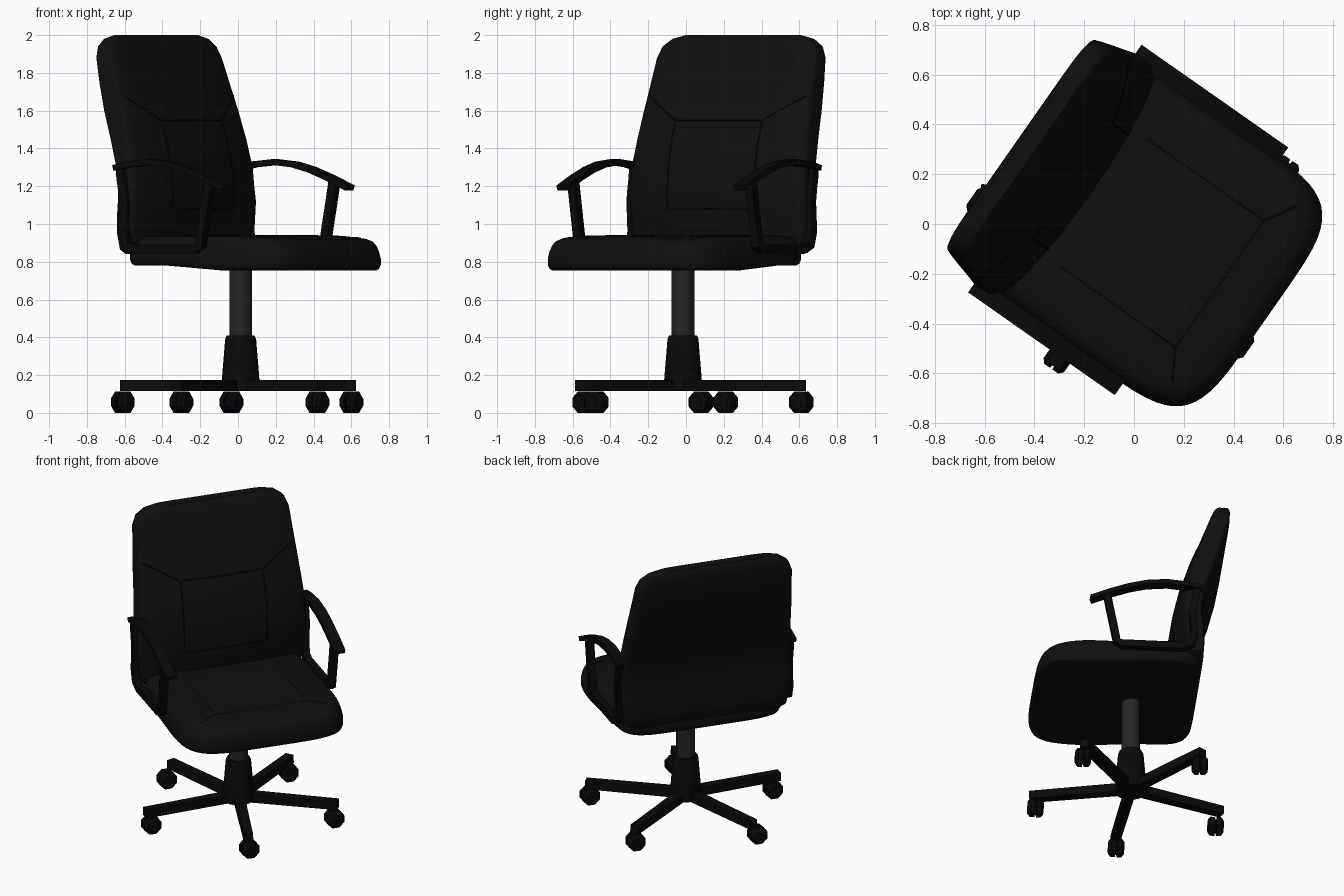
import bpy, bmesh, math
from mathutils import Matrix, Vector

if "Cube" in bpy.data.objects:
    bpy.data.objects.remove(bpy.data.objects["Cube"])

TURN = math.radians(55)            # the seat is swivelled on its column
HUB = Vector((0.014, -0.016, 0))   # column position


def material(name, grey):
    m = bpy.data.materials.new(name)
    m.diffuse_color = (grey, grey, grey, 1)
    m.use_nodes = True
    m.node_tree.nodes["Principled BSDF"].inputs["Base Color"].default_value = m.diffuse_color
    return m


LEATHER = material("leather", 0.005)
PLASTIC = material("plastic", 0.003)
METAL = material("metal", 0.018)


def make(name, bm, mat, turn=0.0, loc=(0, 0, 0), angle=40):
    bmesh.ops.recalc_face_normals(bm, faces=bm.faces[:])
    me = bpy.data.meshes.new(name)
    bm.to_mesh(me)
    bm.free()
    ob = bpy.data.objects.new(name, me)
    bpy.context.collection.objects.link(ob)
    ob.rotation_euler.z = turn
    ob.location = loc
    me.materials.append(mat)
    bpy.ops.object.select_all(action='DESELECT')
    ob.select_set(True)
    bpy.context.view_layer.objects.active = ob
    bpy.ops.object.shade_smooth_by_angle(angle=math.radians(angle))
    return ob


def loft(rings):
    """Skin a list of closed rings and cap both ends."""
    bm = bmesh.new()
    vs = [[bm.verts.new(p) for p in r] for r in rings]
    n = len(vs[0])
    for a, b in zip(vs, vs[1:]):
        for i in range(n):
            j = (i + 1) % n
            bm.faces.new((a[i], a[j], b[j], b[i]))
    bm.faces.new(vs[0])
    bm.faces.new(vs[-1])
    return bm


def lathe(profile, sides, phase=0.0):
    """Revolve (radius, z) points about z."""
    return loft([[(r * math.cos(phase + math.tau * i / sides),
                   r * math.sin(phase + math.tau * i / sides), z)
                  for i in range(sides)] for r, z in profile])


def squircle(n, front, rear):
    """Rounded box outline with its own corner power at front and rear."""
    for i in range(n):
        a = math.tau * (i + 0.5) / n
        c, s = math.cos(a), math.sin(a)
        p = front if s > 0 else rear
        yield math.copysign(abs(c) ** p, c), math.copysign(abs(s) ** p, s)


def strip(path, thick, u0, u1):
    """Flat bar following a (forward, z) path, spanning u0..u1 sideways."""
    rings = []
    for i, p in enumerate(path):
        a, b = Vector(path[max(i - 1, 0)]), Vector(path[min(i + 1, len(path) - 1)])
        t = (b - a).normalized()
        n = Vector((-t.y, t.x)) * thick / 2
        lo, hi = Vector(p) - n, Vector(p) + n
        rings.append([(u0, -lo.x, lo.y), (u1, -lo.x, lo.y),
                      (u1, -hi.x, hi.y), (u0, -hi.x, hi.y)])
    return loft(rings)


def seam(name, points, r=0.004):
    """Thin stitched piping along surface points."""
    rings = []
    for i, p in enumerate(points):
        t = (Vector(points[min(i + 1, len(points) - 1)]) - Vector(points[max(i - 1, 0)]))
        q = t.to_track_quat('Z', 'Y')
        rings.append([Vector(p) + q @ Vector((r * math.cos(k * math.tau / 6),
                                             r * math.sin(k * math.tau / 6), 0)) for k in range(6)])
    return make(name, loft(rings), PLASTIC, TURN)


def smooth(x):
    x = min(max(x, 0), 1)
    return x * x * (3 - 2 * x)


# Seat cushion: rounded outline stacked into a padded slab
def seat_z(v, z):
    low = smooth((0.9 - z) / 0.1)
    return z - 0.027 * low * smooth((v - 0.02) / 0.2) - 0.016 * (1 - low) * smooth((v - 0.3) / 0.3)


rings = []
for s, z in [(0.4, 0.78), (0.965, 0.78), (0.99, 0.788), (1.005, 0.81), (1.005, 0.84), (0.992, 0.87),
             (0.97, 0.90), (0.94, 0.922), (0.89, 0.934), (0.8, 0.939), (0.5, 0.94), (0.3, 0.938)]:
    ring = []
    for cu, cv in squircle(56, 0.4, 0.3):
        v = (0.12 + 0.53 * s * cv) if cv > 0 else (0.12 + 0.515 * cv * s)
        ring.append((0.55 * s * cu, -v, seat_z(v, z)))
    rings.append(ring)
make("seat_cushion", loft(rings), LEATHER, TURN)

# Backrest: (z, half width, rear, front, padding bulge)
BACK = [(0.84, .50, -.39, -.30, 0), (0.865, .54, -.405, -.285, .02), (0.95, .56, -.41, -.285, .05),
        (1.04, .567, -.407, -.275, .055), (1.15, .572, -.395, -.265, .055), (1.30, .567, -.412, -.275, .055),
        (1.45, .553, -.46, -.305, .05), (1.60, .54, -.512, -.345, .035), (1.75, .528, -.55, -.395, .02),
        (1.88, .518, -.574, -.44, .01), (1.94, .495, -.577, -.462, .01), (1.98, .44, -.574, -.478, 0),
        (2.0, .36, -.56, -.495, 0)]
FRONT_P = 0.34

rings = []
for z, w, rear, front, bulge in BACK:
    mid, half = (rear + front) / 2, (front - rear) / 2
    rings.append([(w * cu, -(mid + half * cv + (bulge * (1 - cu * cu) if cv > 0 else 0)), z)
                  for cu, cv in squircle(64, FRONT_P, 0.25)])
make("backrest", loft(rings), LEATHER, TURN)


def back_point(u, z):
    for a, b in zip(BACK, BACK[1:]):
        if a[0] <= z <= b[0]:
            t = (z - a[0]) / (b[0] - a[0])
            _, w, rear, front, bulge = [p + (q - p) * t for p, q in zip(a, b)]
            c = min(abs(u) / w, 0.999)
            h = (1 - c ** (2 / FRONT_P)) ** (FRONT_P / 2)
            return (u, -((rear + front) / 2 + (front - rear) / 2 * h + bulge * (1 - c * c)), z)


def line(a, b, n=14):
    return [(a[0] + (b[0] - a[0]) * i / n, a[1] + (b[1] - a[1]) * i / n) for i in range(n + 1)]


# Stitched panels on the backrest and the seat
back_seams = [((-.28, 1.55), (.28, 1.55)), ((-.28, 1.08), (.28, 1.08))]
seat_seams = [((-.31, .42), (.31, .42))]
for s in (-1, 1):
    back_seams += [((s * .28, 1.08), (s * .28, 1.55)), ((s * .28, 1.55), (s * .51, 1.68))]
    seat_seams += [((s * .31, -.15), (s * .31, .42)), ((s * .31, .42), (s * .43, .49))]
for a, b in back_seams:
    seam("back_seam", [back_point(*p) for p in line(a, b)])
for a, b in seat_seams:
    seam("seat_seam", [(u, -v, seat_z(v, 0.937)) for u, v in line(a, b)])

# Armrests: arched pad and a looped bracket, mirrored to the other side
pad = strip([(-.385, 1.297), (-.3, 1.315), (-.16, 1.328), (-.03, 1.315), (.08, 1.287),
             (.2, 1.243), (.325, 1.19)], 0.03, 0.535, 0.607)
bracket = strip([(.222, 1.225), (.205, 1.13), (.175, .97), (.16, .885), (.13, .868), (-.26, .868),
                 (-.315, .89), (-.335, .96), (-.325, 1.12), (-.335, 1.19), (-.345, 1.24),
                 (-.35, 1.30)], 0.046, 0.55, 0.597)
for name, bm in (("armrest_pads", pad), ("armrest_brackets", bracket)):
    ob = make(name, bm, PLASTIC, TURN, angle=30)
    ob.modifiers.new("mirror", 'MIRROR')

# Gas column and tapered sleeve
make("column", lathe([(.06, .38), (.06, .79)], 12), METAL, 0, HUB)
make("column_sleeve", lathe([(.10, .12), (.10, .17), (.082, .39), (.074, .41)], 16), PLASTIC, 0, HUB)

# Five-legged base
for k in range(5):
    leg = loft([[(x, -w, .117), (x, w, .117), (x, w * .95, h), (x, -w * .95, h)]
                for x, w, h in ((0.02, .034, .175), (0.65, .03, .173))])
    make("base_leg", leg, PLASTIC, math.radians(22.8 + 72 * k), HUB, 30)

# Twin-wheel casters, all rolling the same way
R = 0.061
WHEEL = [(.042, -.05), (R, -.034), (R, -.006), (.045, -.004), (.045, .004), (R, .006), (R, .034), (.042, .05)]
for x, y in ((.60, .21), (-.035, .61), (-.61, .08), (-.30, -.535), (.42, -.475)):
    wheel = lathe(WHEEL, 8, math.pi / 8)
    bmesh.ops.transform(wheel, matrix=Matrix.Rotation(math.pi / 2, 4, 'X'), verts=wheel.verts[:])
    make("caster", wheel, PLASTIC, TURN, (x, y, R * math.cos(math.pi / 8)), 30)
